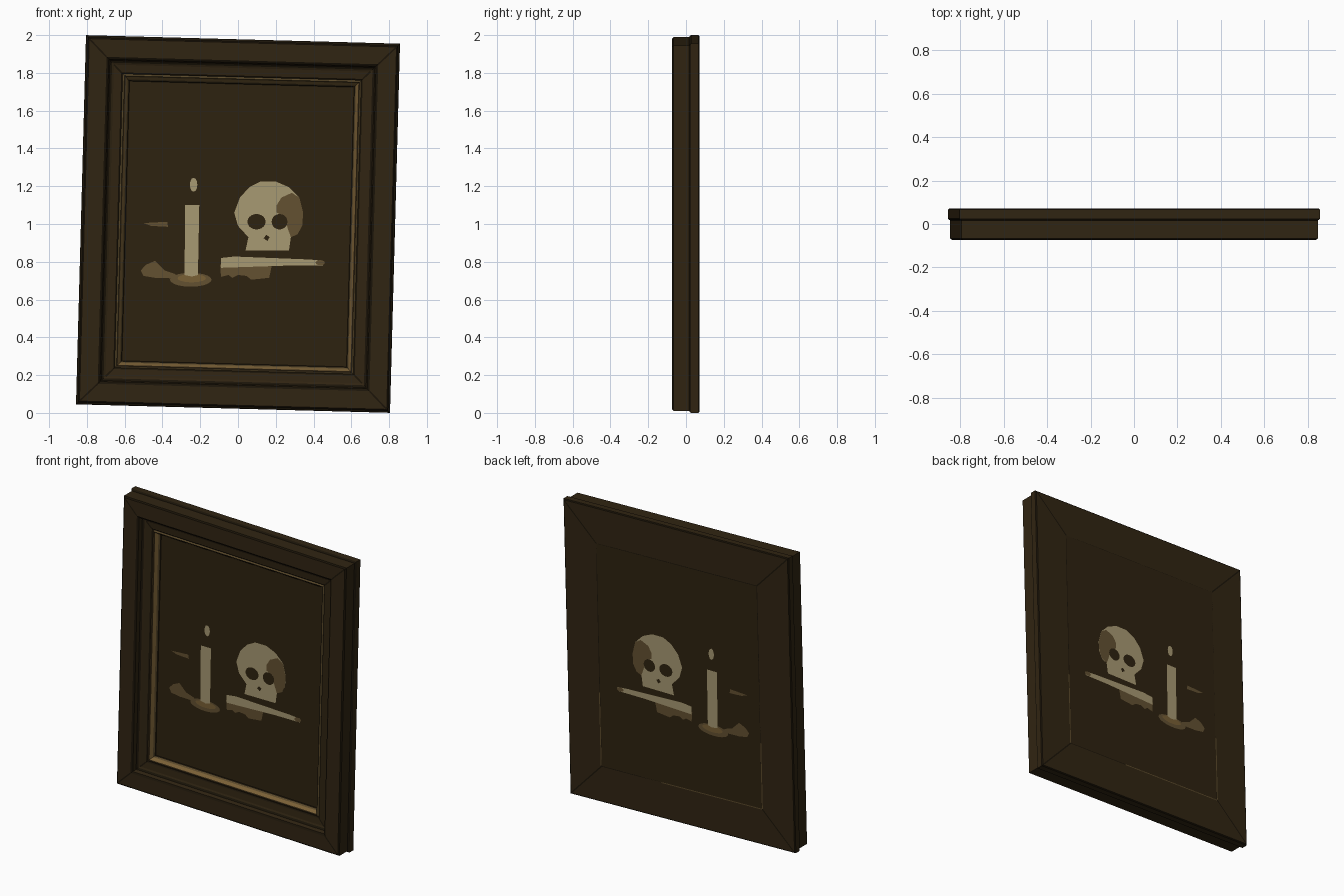
import bpy, bmesh
from math import sin, cos, pi, radians

cube = bpy.data.objects.get("Cube")
if cube:
    bpy.data.objects.remove(cube, do_unlink=True)


def material(name, r, g, b):
    m = bpy.data.materials.new(name)
    m.use_nodes = True
    m.diffuse_color = (r, g, b, 1)
    bsdf = m.node_tree.nodes["Principled BSDF"]
    bsdf.inputs["Base Color"].default_value = (r, g, b, 1)
    bsdf.inputs["Roughness"].default_value = 0.8
    return m


WOOD = material("dark brown wood", .030, .018, .006)
DARK = material("blackened groove", .011, .007, .0025)
DULL = material("dull gold", .105, .068, .024)
GOLD = material("bright gold", .19, .115, .036)
CANVAS = material("dark canvas", .027, .016, .005)
BONE = material("pale bone", .39, .32, .17)
SHADE = material("shaded ochre", .125, .082, .031)

W, H, TILT = 1.663, 1.955, radians(-1.55)
FRONT, BACK = .012, .068      # the two painted faces of the canvas


def place(x, y, z):
    """Hang a frame-local point slightly crooked."""
    return (x * cos(TILT) - z * sin(TILT), y, x * sin(TILT) + z * cos(TILT) + 1)


def corners(u, y):
    a, b = W / 2 - u, H / 2 - u
    return [(-a, y, -b), (a, y, -b), (a, y, b), (-a, y, b)]


def build(name, verts, faces, mats, indices=None):
    me = bpy.data.meshes.new(name)
    me.from_pydata(verts, [], faces)
    for m in mats:
        me.materials.append(m)
    for i, p in enumerate(me.polygons):
        p.material_index = indices[i] if indices else 0
    bm = bmesh.new()
    bm.from_mesh(me)
    bmesh.ops.recalc_face_normals(bm, faces=bm.faces)
    bm.to_mesh(me)
    bm.free()
    ob = bpy.data.objects.new(name, me)
    bpy.context.collection.objects.link(ob)
    return ob


def moulding(name, profile, closed=True):
    """Sweep (inset, depth, material) points round the four mitred sides."""
    mats = [WOOD, DARK, DULL, GOLD]
    n = len(profile)
    verts = [place(*c) for u, y, m in profile for c in corners(u, y)]
    faces, idx = [], []
    for i in range(n if closed else n - 1):
        j = (i + 1) % n
        for k in range(4):
            l = (k + 1) % 4
            faces.append((i * 4 + k, i * 4 + l, j * 4 + l, j * 4 + k))
            idx.append(mats.index(profile[i][2]))
    return build(name, verts, faces, mats, idx)


# Frame moulding, from the back lip round to the gilded inner edge
moulding("frame", [
    (.236, .072, DARK), (.241, .072, WOOD), (.006, .072, DARK),
    (0, .066, WOOD), (0, .026, DARK), (.004, .02, DARK),
    (.01, .017, WOOD), (.01, -.066, DARK), (.018, -.073, WOOD),
    (.112, -.073, DARK), (.124, -.066, WOOD), (.130, -.040, DARK),
    (.142, -.034, WOOD), (.152, -.030, WOOD), (.192, -.026, DARK),
    (.200, -.020, DULL), (.209, -.026, WOOD), (.215, -.022, GOLD),
    (.227, -.004, DULL), (.232, .006, DARK), (.238, .013, DARK)])

# Canvas block held in the frame
build("canvas", [place(*c) for y in (FRONT, BACK) for c in corners(.232, y)],
      [(0, 1, 2, 3), (4, 5, 6, 7)] +
      [(k, (k + 1) % 4, (k + 1) % 4 + 4, k + 4) for k in range(4)], [CANVAS])


# Dark mitre joints on front and back
def joint(name, u0, u1, y0, y1, half=.003):
    verts, faces = [], []
    for sx in (-1, 1):
        for sz in (-1, 1):
            s = len(verts)
            for u, y, d in ((u0, y0, -half), (u0, y0, half), (u1, y1, half), (u1, y1, -half)):
                verts.append(place(sx * (W / 2 - u + d), y, sz * (H / 2 - u - d)))
            faces.append(range(s, s + 4))
    build(name, verts, faces, [DARK])


joint("front_mitre_joints", .018, .112, -.0738, -.0738)
joint("inner_mitre_joints", .152, .192, -.031, -.027)
joint("back_mitre_joints", .008, .24, .0728, .0728)


# Worn gilding showing at the back edge of the opening
def strip(name, x0, x1, z0, z1):
    build(name, [place(x, .0728, z) for x, z in ((x0, z0), (x1, z0), (x1, z1), (x0, z1))],
          [(0, 1, 2, 3)], [DULL])


a, b = W / 2 - .24, H / 2 - .24
strip("back_gilding_left", a, a + .007, -b, -.25)
strip("back_gilding_right", -a - .007, -a, -b, -.3)
strip("back_gilding_bottom", -a, .15, -b - .006, -b)


# Painted still life, repeated on both faces of the canvas
def paint(name, pts, mat, layer=1):
    for side, y in (("front", FRONT - .0015 * layer), ("back", BACK + .0015 * layer)):
        build(f"{name}_{side}", [(x, y, z) for x, z in pts], [range(len(pts))], [mat])


def oval(x, z, rx, rz, n=20):
    return [(x + rx * cos(2 * pi * i / n), z + rz * sin(2 * pi * i / n)) for i in range(n)]


# Skull
paint("skull", [(.04, .86), (.055, .93), (0, .99), (-.02, 1.06), (.01, 1.14), (.06, 1.195),
                (.12, 1.225), (.2, 1.225), (.27, 1.195), (.325, 1.14), (.345, 1.06),
                (.34, .99), (.315, .945), (.28, .93), (.27, .86)], BONE)
paint("skull_shadow", [(.28, .93), (.315, .945), (.34, .99), (.345, 1.06), (.325, 1.14),
                       (.285, 1.165), (.23, 1.14), (.205, 1.1), (.205, 1.06),
                       (.25, 1.04), (.262, .98)], SHADE, 2)
for n, x, r in (("right", .098, .048), ("left", .22, .042)):
    paint(n + "_eye_socket", oval(x, 1.012, r, .041), CANVAS, 3)
paint("nose", [(.135, .925), (.155, .91), (.168, .93), (.15, .942)], CANVAS, 3)

# Book slab with its shaded pages
paint("book_shadow", [(-.095, .785), (.18, .785), (.165, .715), (.07, .705), (.045, .725),
                      (0, .73), (-.03, .715), (-.05, .73), (-.09, .72)], SHADE)
paint("book_edge", [(-.09, .82), (-.02, .828), (.38, .812), (.455, .805), (.45, .78),
                    (.27, .78), (-.09, .768)], BONE, 2)
paint("book_tip", oval(.435, .795, .025, .014, 10), SHADE, 3)

# Candle, flame and dish
paint("candle_dish", oval(-.25, .705, .11, .037), SHADE)
paint("dish_bowl", oval(-.245, .713, .075, .022), GOLD, 2)
paint("candle", [(-.28, 1.1), (-.205, 1.1), (-.212, .73), (-.245, .722), (-.283, .73)], BONE, 3)
paint("flame", oval(-.235, 1.208, .02, .037, 12), BONE)

# Cloth and faint stroke at the side
paint("cloth", [(-.515, .755), (-.485, .785), (-.44, .805), (-.39, .755), (-.33, .735),
                (-.34, .712), (-.44, .715), (-.5, .725)], SHADE)
paint("stroke", [(-.5, 1.005), (-.375, 1.012), (-.37, .985), (-.46, .99)], SHADE)
